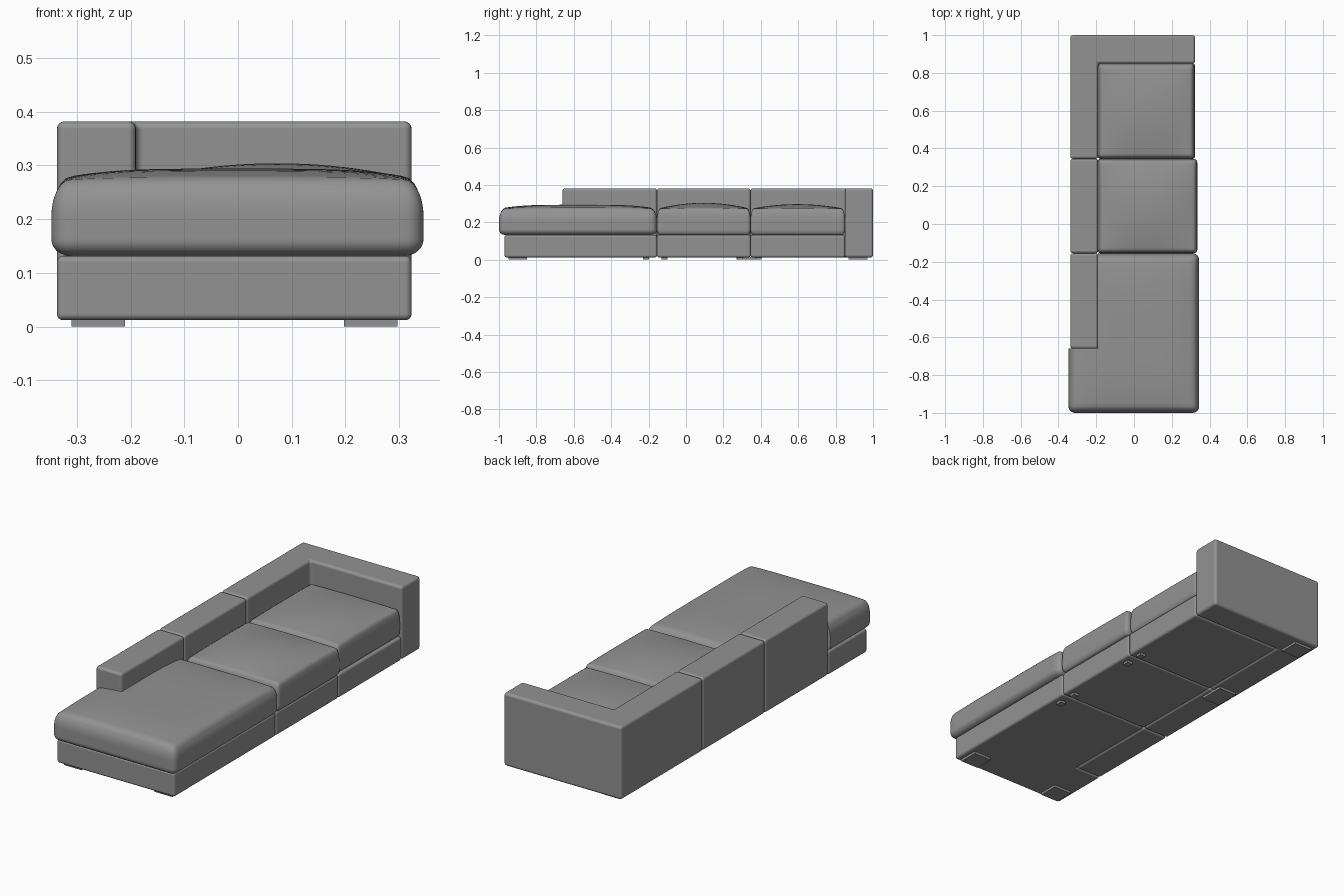
import bpy, bmesh, math
from mathutils import Vector

if "Cube" in bpy.data.objects:
    bpy.data.objects.remove(bpy.data.objects["Cube"])

# Dark grey upholstery
grey = bpy.data.materials.new("dark_grey")
grey.diffuse_color = (0.29, 0.29, 0.29, 1)
grey.use_nodes = True
grey.node_tree.nodes["Principled BSDF"].inputs["Base Color"].default_value = grey.diffuse_color


def finish(name, bm):
    bmesh.ops.recalc_face_normals(bm, faces=bm.faces[:])
    mesh = bpy.data.meshes.new(name)
    bm.to_mesh(mesh)
    bm.free()
    mesh.materials.append(grey)
    ob = bpy.data.objects.new(name, mesh)
    bpy.context.collection.objects.link(ob)
    return ob


def activate(ob):
    bpy.ops.object.select_all(action='DESELECT')
    ob.select_set(True)
    bpy.context.view_layer.objects.active = ob


def prism(name, outline, z0, z1, radius=0.0):
    """Extruded outline with softly rounded edges."""
    bm = bmesh.new()
    face = bm.faces.new([bm.verts.new((x, y, z0)) for x, y in outline])
    ext = bmesh.ops.extrude_face_region(bm, geom=[face])
    top = [v for v in ext["geom"] if isinstance(v, bmesh.types.BMVert)]
    bmesh.ops.translate(bm, verts=top, vec=(0, 0, z1 - z0))
    ob = finish(name, bm)
    if radius:
        ob.data.shade_smooth()
        bev = ob.modifiers.new("Rounded", 'BEVEL')
        bev.width, bev.segments = radius, 4
        bev.harden_normals = True
    return ob


def rect(x0, x1, y0, y1):
    return [(x0, y0), (x1, y0), (x1, y1), (x0, y1)]


def cushion(name, x0, x1, y0, y1, z0, z1, side, crown, power):
    """Rounded box, softer on top, with a domed upper side."""
    bm = bmesh.new()
    bmesh.ops.create_cube(bm, size=2)
    bmesh.ops.subdivide_edges(bm, edges=bm.edges[:], cuts=31, use_grid_fill=True)
    half = Vector((x1 - x0, y1 - y0, z1 - z0)) / 2
    mid = Vector((x0 + x1, y0 + y1, z0 + z1)) / 2
    for v in bm.verts:
        u = [math.sin(max(-1, min(1, c)) * math.pi / 2) for c in v.co]
        r = (side, side, 0.065 if u[2] > 0 else 0.03)
        p = [u[i] * half[i] for i in range(3)]
        inner = Vector([max(r[i] - half[i], min(half[i] - r[i], p[i])) for i in range(3)])
        d = Vector([(p[i] - inner[i]) / r[i] for i in range(3)])
        d.normalize()
        co = mid + inner + Vector([d[i] * r[i] for i in range(3)])
        if u[2] > 0:
            co.z += crown * u[2] * (1 - abs(u[0]) ** power) * (1 - abs(u[1]) ** power)
        v.co = co
    ob = finish(name, bm)
    ob.data.shade_smooth()
    return ob


L, B, R = -0.337, -0.19, 0.323          # outer back, inner back, seat front
Y0, Y1, Y2, Y3, Y4 = -0.97, -0.66, -0.155, 0.345, 0.85
FLOOR, SEAT, TOP = 0.012, 0.132, 0.382

# Bases
prism("chaise_base", [(L, Y0), (R, Y0), (R, Y2), (B, Y2), (B, Y1), (L, Y1)],
      FLOOR, SEAT, 0.012)
prism("middle_base", rect(B, R, Y2, Y3), FLOOR, SEAT, 0.012)
prism("end_base", rect(B, R, Y3, Y4), FLOOR, SEAT, 0.012)

# Backs, the last one turning the corner into the arm
prism("chaise_back", rect(L, B, Y1, Y2), FLOOR, TOP, 0.014)
prism("middle_back", rect(L, B, Y2, Y3), FLOOR, TOP, 0.014)
prism("corner_back_and_arm", [(L, Y3), (B, Y3), (B, Y4), (R, Y4), (R, 1.0), (L, 1.0)],
      FLOOR, TOP, 0.014)

# Seat cushions
cushion("middle_cushion", B, 0.335, Y2, Y3, SEAT, 0.272, 0.018, 0.032, 2)
cushion("end_cushion", B, 0.32, Y3, Y4, SEAT, 0.272, 0.018, 0.025, 2)
chaise = cushion("chaise_cushion", -0.347, 0.345, -1.0, Y2, SEAT, 0.272, 0.035, 0.022, 4)

# Notch in the chaise cushion for its back
cutter = prism("notch_cutter", rect(-0.5, B, Y1, 0.0), 0.0, 0.5)
cutter.hide_render = True
cut = chaise.modifiers.new("Notch", 'BOOLEAN')
cut.operation, cut.object, cut.solver = 'DIFFERENCE', cutter, 'EXACT'
activate(chaise)
bpy.ops.object.modifier_apply(modifier=cut.name)
bpy.data.objects.remove(cutter)
bpy.ops.object.shade_smooth_by_angle(angle=math.radians(40))

# Feet: large pads at the ends and back, small ones along the front seams
large = [(-0.26, -0.90, 0.05), (0.247, -0.90, 0.05), (-0.26, 0.92, 0.05), (-0.26, 0.335, 0.065)]
for i, (x, y, h) in enumerate(large):
    prism(f"large_foot_{i}", rect(x - 0.05, x + 0.05, y - h, y + h), 0, 0.015)
for i, y in enumerate((-0.215, -0.115, 0.29, 0.388)):
    prism(f"small_foot_{i}", rect(0.267, 0.297, y - 0.016, y + 0.016), 0, 0.015)
